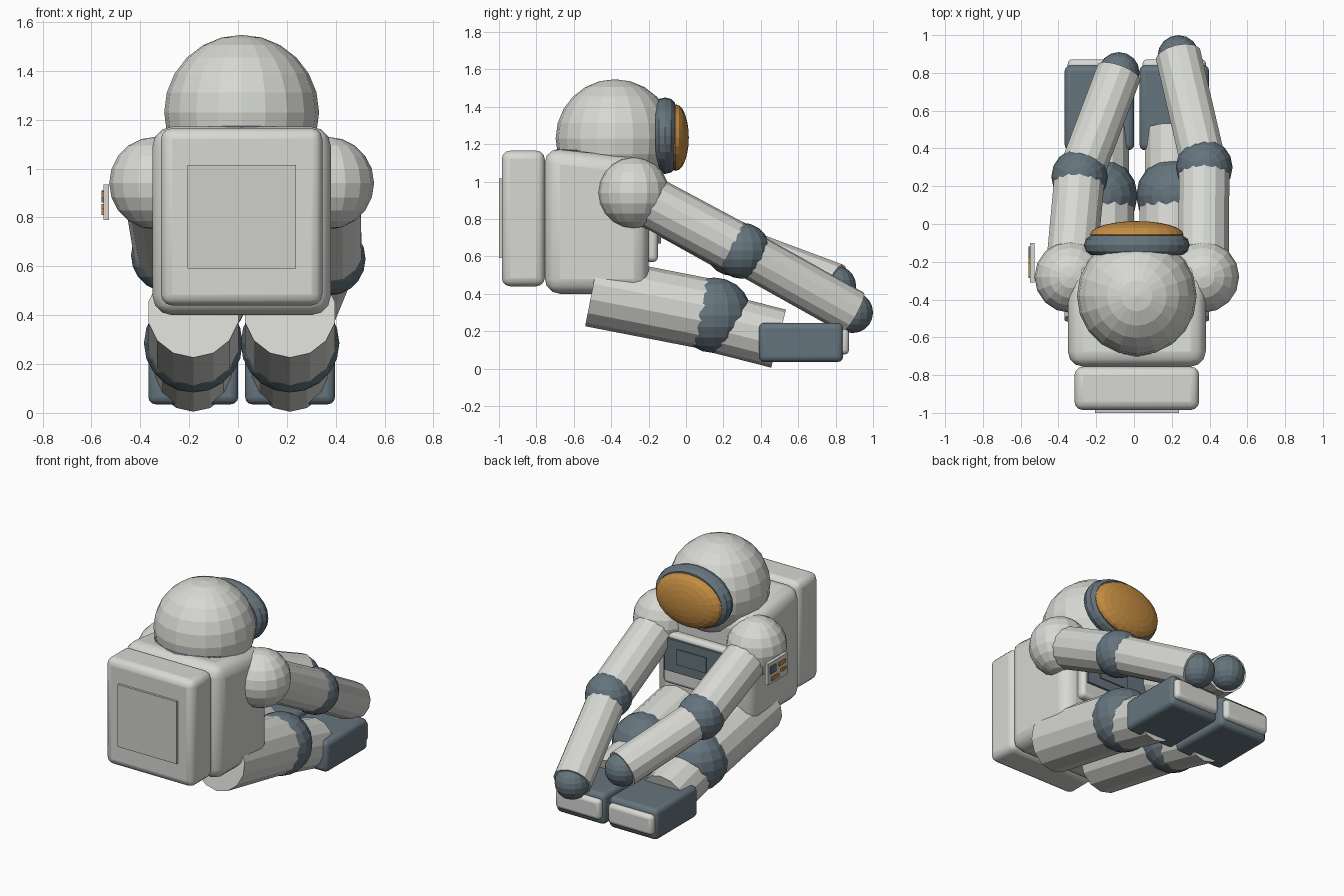
import bpy, math
from mathutils import Vector

cube = bpy.data.objects.get("Cube")
if cube:
    bpy.data.objects.remove(cube, do_unlink=True)

CX = 0.015  # body centre line


def material(name, r, g, b):
    m = bpy.data.materials.new(name)
    m.use_nodes = True
    m.diffuse_color = (r, g, b, 1)
    m.node_tree.nodes["Principled BSDF"].inputs["Base Color"].default_value = (r, g, b, 1)
    return m


WHITE = material("suit white", 0.68, 0.69, 0.65)
PANEL = material("panel grey", 0.62, 0.63, 0.59)
SLATE = material("slate grey", 0.13, 0.175, 0.205)
GOLD = material("visor gold", 0.56, 0.27, 0.055)


def finish(name, mat):
    ob = bpy.context.object
    ob.name = name
    ob.data.materials.append(mat)
    return ob


def box(name, lo, hi, mat, bevel=0.0):
    lo, hi = Vector(lo), Vector(hi)
    bpy.ops.mesh.primitive_cube_add(size=1, location=(lo + hi) / 2)
    ob = finish(name, mat)
    for v in ob.data.vertices:
        v.co *= (hi - lo)
    if bevel:
        mod = ob.modifiers.new("soft edges", "BEVEL")
        mod.width = bevel
        mod.segments = 3
        bpy.ops.object.shade_smooth_by_angle(angle=math.radians(35))
    return ob


def ball(name, centre, radius, mat, scale=(1, 1, 1), segments=16, rings=10):
    bpy.ops.mesh.primitive_uv_sphere_add(segments=segments, ring_count=rings,
                                         radius=radius, location=centre)
    ob = finish(name, mat)
    ob.scale = scale
    return ob


def tube(name, start, end, radius, mat):
    a, b = Vector(start), Vector(end)
    bpy.ops.mesh.primitive_cylinder_add(vertices=14, radius=radius,
                                        depth=(b - a).length, location=(a + b) / 2)
    ob = finish(name, mat)
    ob.rotation_euler = (b - a).to_track_quat("Z", "Y").to_euler()
    return ob


# Torso, with its top sloping down to the chest
torso = box("torso", (CX - 0.365, -0.755, 0.40), (CX + 0.365, -0.20, 1.18), WHITE, 0.08)
for v in torso.data.vertices:
    if v.co.z > 0 and v.co.y > 0:
        v.co.z -= 0.06

# Backpack
box("backpack", (CX - 0.33, -0.985, 0.44), (CX + 0.33, -0.755, 1.165), WHITE, 0.045)
box("backpack_panel", (CX - 0.222, -1.0, 0.59), (CX + 0.222, -0.98, 1.015), PANEL)

# Chest unit
box("chest_unit", (CX - 0.27, -0.23, 0.57), (CX + 0.27, -0.15, 0.92), WHITE, 0.025)
box("chest_plate", (CX - 0.24, -0.16, 0.67), (CX + 0.24, -0.135, 0.89), SLATE)
box("chest_screen", (-0.06, -0.14, 0.73), (0.16, -0.128, 0.835), SLATE)

# Helmet, neck ring and visor
ball("helmet", (CX, -0.38, 1.23), 0.317, WHITE, segments=20, rings=12)
bpy.ops.mesh.primitive_torus_add(location=(CX, -0.42, 1.145), major_radius=0.265,
                                 minor_radius=0.03, major_segments=24, minor_segments=8)
finish("neck_ring", SLATE)
bpy.ops.mesh.primitive_torus_add(location=(CX, -0.112, 1.245), rotation=(math.pi / 2, 0, 0),
                                 major_radius=0.225, minor_radius=0.055,
                                 major_segments=28, minor_segments=10)
finish("visor_rim", SLATE).scale = (1, 0.73, 1)
visor = ball("visor", (CX, -0.055, 1.235), 1, GOLD, (0.247, 0.178, 0.07), 24, 12)
visor.rotation_euler.x = math.pi / 2

# Arms: elbow and hand positions differ, the left arm reaches further
arms = {
    "left": (1, (0.372, 0.30, 0.63), (0.235, 0.89, 0.30)),
    "right": (-1, (-0.288, 0.25, 0.645), (-0.08, 0.80, 0.44)),
}
for side, (s, elbow, hand) in arms.items():
    shoulder = (CX + s * 0.352, -0.28, 0.94)
    ball(side + "_shoulder", shoulder, 0.19, WHITE)
    tube(side + "_upper_arm", shoulder, elbow, 0.137, WHITE)
    ball(side + "_elbow", elbow, 0.15, SLATE)
    tube(side + "_forearm", elbow, hand, 0.123, WHITE)
    ball(side + "_hand", hand, 0.11, SLATE)

# Legs and boots
for side, s in (("left", 1), ("right", -1)):
    x = CX + s * 0.198
    knee = (x, 0.15, 0.285)
    tube(side + "_thigh", (x, -0.503, 0.412), knee, 0.189, WHITE)
    ball(side + "_knee", knee, 0.202, SLATE)
    tube(side + "_shin", (x, 0.15, 0.248), (x, 0.495, 0.16), 0.16, WHITE)
    box(side + "_boot", (x - 0.184, 0.39, 0.035), (x + 0.184, 0.84, 0.245), SLATE, 0.03)
    box(side + "_toe_cap", (x - 0.168, 0.80, 0.075), (x + 0.168, 0.872, 0.212), WHITE, 0.025)

# Shoulder badge with small marks
box("badge", (-0.55, -0.31, 0.79), (-0.527, -0.10, 0.935), WHITE)
marks = [(-0.18, -0.12, 0.86, 0.91, SLATE), (-0.28, -0.21, 0.88, 0.905, GOLD),
         (-0.21, -0.13, 0.81, 0.835, GOLD), (-0.285, -0.235, 0.835, 0.855, GOLD)]
for i, (y0, y1, z0, z1, mat) in enumerate(marks):
    box("badge_mark_%d" % (i + 1), (-0.558, y0, z0), (-0.549, y1, z1), mat)
